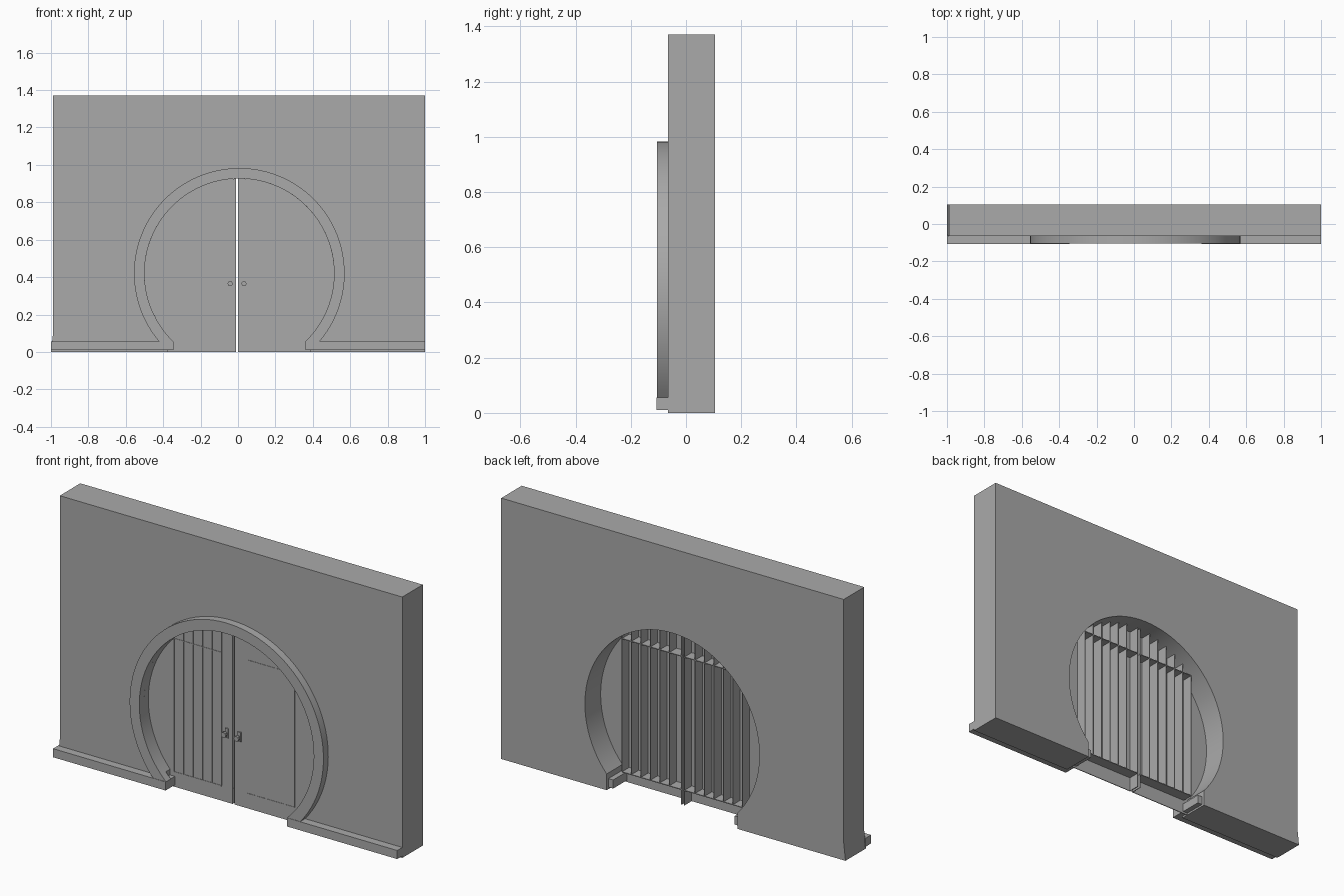
import bpy, bmesh
from math import sin, cos, acos, asin, pi, sqrt, radians

cube = bpy.data.objects.get("Cube")
if cube:
    bpy.data.objects.remove(cube, do_unlink=True)

CX, CZ, R, RING = 0.007, 0.42, 0.507, 0.563
DOOR_Y, FIN_BACK = -0.03, 0.033

stone = bpy.data.materials.new("plain grey")
stone.use_nodes = True
grey = (0.4, 0.4, 0.4, 1)
stone.diffuse_color = grey
stone.node_tree.nodes["Principled BSDF"].inputs["Base Color"].default_value = grey


def finish(name, bm):
    bmesh.ops.recalc_face_normals(bm, faces=bm.faces)
    mesh = bpy.data.meshes.new(name)
    bm.to_mesh(mesh)
    bm.free()
    mesh.materials.append(stone)
    obj = bpy.data.objects.new(name, mesh)
    bpy.context.collection.objects.link(obj)
    return obj


def slab(name, outline, y0, y1):
    """Extrude an x-z outline from y0 to y1."""
    bm = bmesh.new()
    face = bm.faces.new([bm.verts.new((x, y0, z)) for x, z in outline])
    out = bmesh.ops.extrude_face_region(bm, geom=[face])
    moved = [v for v in out["geom"] if isinstance(v, bmesh.types.BMVert)]
    bmesh.ops.translate(bm, verts=moved, vec=(0, y1 - y0, 0))
    return finish(name, bm)


def box(name, x0, x1, y0, y1, z0, z1):
    return slab(name, [(x0, z0), (x1, z0), (x1, z1), (x0, z1)], y0, y1)


def arc(r, a0, a1, n=72):
    steps = [a0 + (a1 - a0) * i / n for i in range(n + 1)]
    return [(CX + r * cos(a), CZ + r * sin(a)) for a in steps]


def low_angle(r, z):
    """Angle below the horizontal where the circle meets height z."""
    return asin((z - CZ) / r)


def smooth(obj):
    bpy.ops.object.select_all(action="DESELECT")
    obj.select_set(True)
    bpy.context.view_layer.objects.active = obj
    bpy.ops.object.shade_smooth_by_angle(angle=radians(30))


# Wall with a round opening, slightly flared at one foot
a = low_angle(R, 0.085)
opening = arc(R, a, pi - a)
wall = slab("wall", [(-1, 0), (-0.99, 0.09), (-0.99, 1.37), (1, 1.37), (1, 0),
                     (opening[0][0], 0)] + opening + [(opening[-1][0], 0)],
            -0.065, 0.105)
smooth(wall)

# Raised round trim
ai, ao = low_angle(R, 0.055), low_angle(RING, 0.055)
trim = slab("round_trim", arc(R, ai, pi - ai) + arc(RING, pi - ao, ao),
            -0.105, -0.065)
smooth(trim)

for side, s in (("left", 1), ("right", -1)):
    # Skirting with a return into the opening
    inner = CX + s * 0.353
    box(side + "_skirting", *sorted((inner, s)), -0.107, -0.06, 0.01, 0.055)
    box(side + "_skirting_return", *sorted((inner, inner + s * 0.04)),
        -0.065, 0.09, 0.01, 0.055)

    # Door leaf: thin face cut to the round opening
    edge = 0.0 if s > 0 else -0.01
    top = acos((edge - CX) / R)
    rim = arc(R, a, top, 40) if s > 0 else arc(R, pi - a, top, 40)
    slab(side + "_door_face", [(edge, 0), (rim[0][0], 0)] + rim,
         DOOR_Y, DOOR_Y + 0.004)

    # Plank edges standing out behind the door face
    for i, x in enumerate([edge + s * 0.003] + [s * (0.075 + 0.055 * k) for k in range(6)]):
        height = CZ + sqrt(R * R - (x - CX) ** 2) - 0.002
        front = DOOR_Y if i == 0 else DOOR_Y - 0.002
        box(f"{side}_plank_edge_{i}", x - 0.002, x + 0.002, front, FIN_BACK,
            0 if i == 0 else 0.08, height)

    # Cross rails between the planks
    for name, z in (("bottom", 0.08), ("top", 0.78)):
        box(f"{side}_{name}_rail", *sorted((edge, s * 0.35)),
            DOOR_Y + 0.001, FIN_BACK, z - 0.004, z)
        box(f"{side}_{name}_rail_lip", *sorted((s * 0.075, s * 0.35)),
            DOOR_Y - 0.002, DOOR_Y, z - 0.004, z)

    # Handle: back plate, neck and eight-sided knob
    hx, hz = -0.005 + s * 0.037, 0.365
    box(side + "_handle_plate", hx - 0.009, hx + 0.009, DOOR_Y - 0.006, DOOR_Y,
        hz - 0.025, hz + 0.025)
    for part, r, y0, y1 in (("neck", 0.006, -0.05, -0.036), ("knob", 0.014, -0.062, -0.048)):
        ring = [(hx + r * cos(k * pi / 4), hz + r * sin(k * pi / 4)) for k in range(8)]
        slab(f"{side}_handle_{part}", ring, y0, y1)
